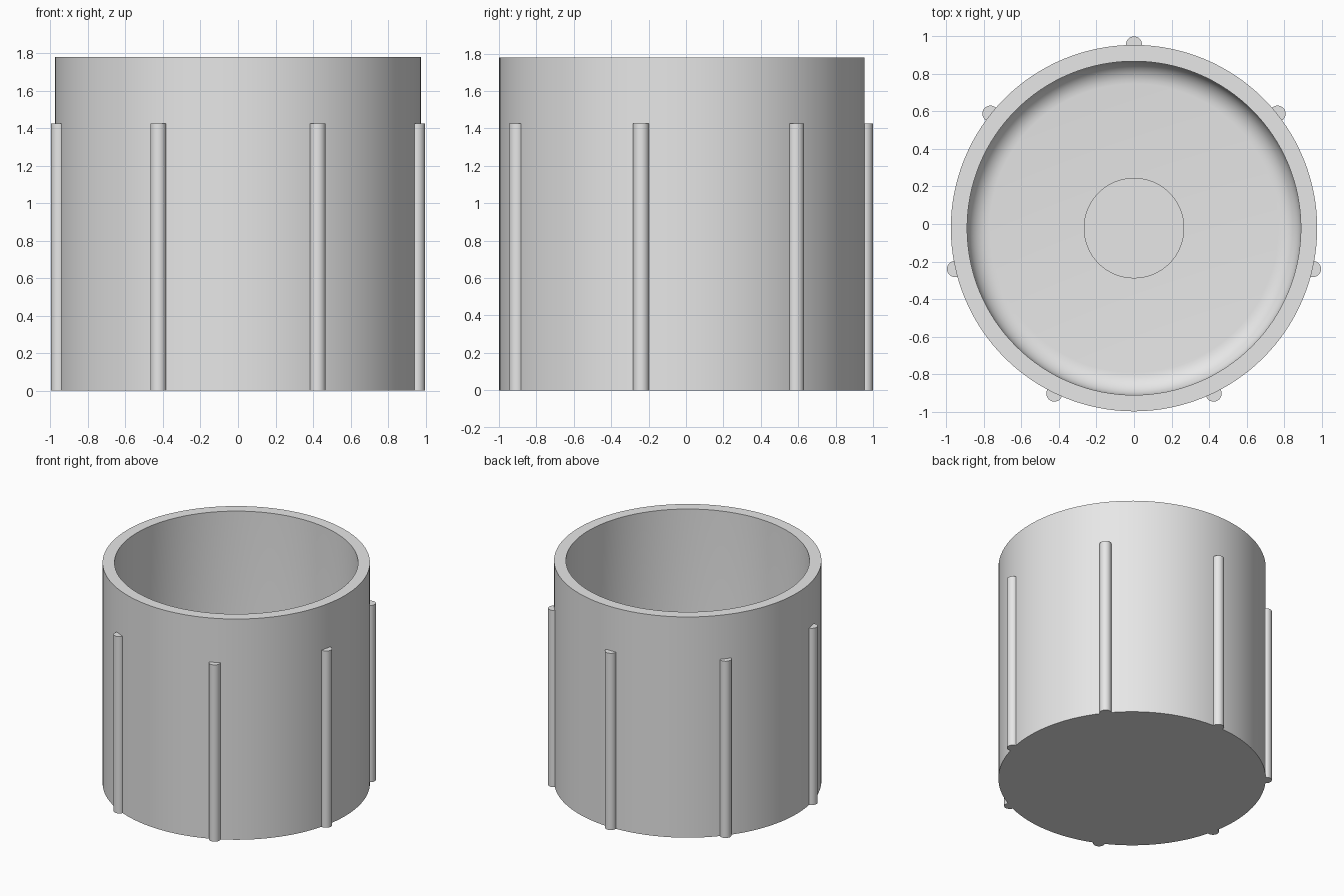
import bpy
import bmesh
import math
from mathutils import Matrix, Vector

cube = bpy.data.objects.get("Cube")
if cube:
    bpy.data.objects.remove(cube, do_unlink=True)

CENTRE_Y = -0.022
OUTER, INNER, HEIGHT = 0.977, 0.89, 1.78
FLOOR, FILLET = 0.09, 0.12
RIBS, RIB_RADIUS, RIB_HEIGHT = 7, 0.043, 1.425

grey = bpy.data.materials.new("light grey plastic")
grey.use_nodes = True
colour = (0.8, 0.8, 0.8, 1)
grey.diffuse_color = colour
grey.node_tree.nodes["Principled BSDF"].inputs["Base Color"].default_value = colour


def add_object(name, bm):
    """Turn a bmesh into a smooth object with sharp edges kept."""
    bmesh.ops.recalc_face_normals(bm, faces=bm.faces)
    mesh = bpy.data.meshes.new(name)
    bm.to_mesh(mesh)
    bm.free()
    mesh.materials.append(grey)
    obj = bpy.data.objects.new(name, mesh)
    obj.location.y = CENTRE_Y
    bpy.context.collection.objects.link(obj)
    bpy.ops.object.select_all(action="DESELECT")
    obj.select_set(True)
    bpy.context.view_layer.objects.active = obj
    bpy.ops.object.shade_smooth_by_angle(angle=math.radians(35))
    return obj


def lathe(name, profile, steps):
    """Spin a radius/height profile around the vertical axis."""
    bm = bmesh.new()
    verts = [bm.verts.new((r, 0, z)) for r, z in profile]
    edges = [bm.edges.new(pair) for pair in zip(verts, verts[1:])]
    bmesh.ops.spin(bm, geom=verts + edges, cent=(0, 0, 0), axis=(0, 0, 1),
                   angle=math.tau, steps=steps, use_merge=True)
    bmesh.ops.remove_doubles(bm, verts=bm.verts, dist=0.0001)
    return add_object(name, bm)


# Cup: outer wall, flat rim, inner wall, rounded floor corner, floor
corner = []
for i in range(9):
    a = math.pi / 2 * i / 8
    corner.append((INNER - FILLET + FILLET * math.cos(a),
                   FLOOR + FILLET - FILLET * math.sin(a)))
lathe("cup_body", [(0, 0), (OUTER, 0), (OUTER, HEIGHT), (INNER, HEIGHT)]
      + corner + [(0, FLOOR)], 128)

# Low round boss in the middle of the floor
boss_top = FLOOR + 0.1
lathe("floor_boss", [(0, FLOOR - 0.02), (0.268, FLOOR - 0.02),
                     (0.268, boss_top), (0, boss_top)], 64)

# Round grip ribs, half sunk into the outer wall
for i in range(RIBS):
    turn = math.pi / 2 + math.tau * i / RIBS
    place = Vector((math.cos(turn), math.sin(turn), 0)) * (OUTER + 0.002)
    place.z = RIB_HEIGHT / 2
    bm = bmesh.new()
    bmesh.ops.create_cone(bm, cap_ends=True, segments=32, radius1=RIB_RADIUS,
                          radius2=RIB_RADIUS, depth=RIB_HEIGHT,
                          matrix=Matrix.Translation(place))
    add_object(f"grip_rib_{i + 1}", bm)
